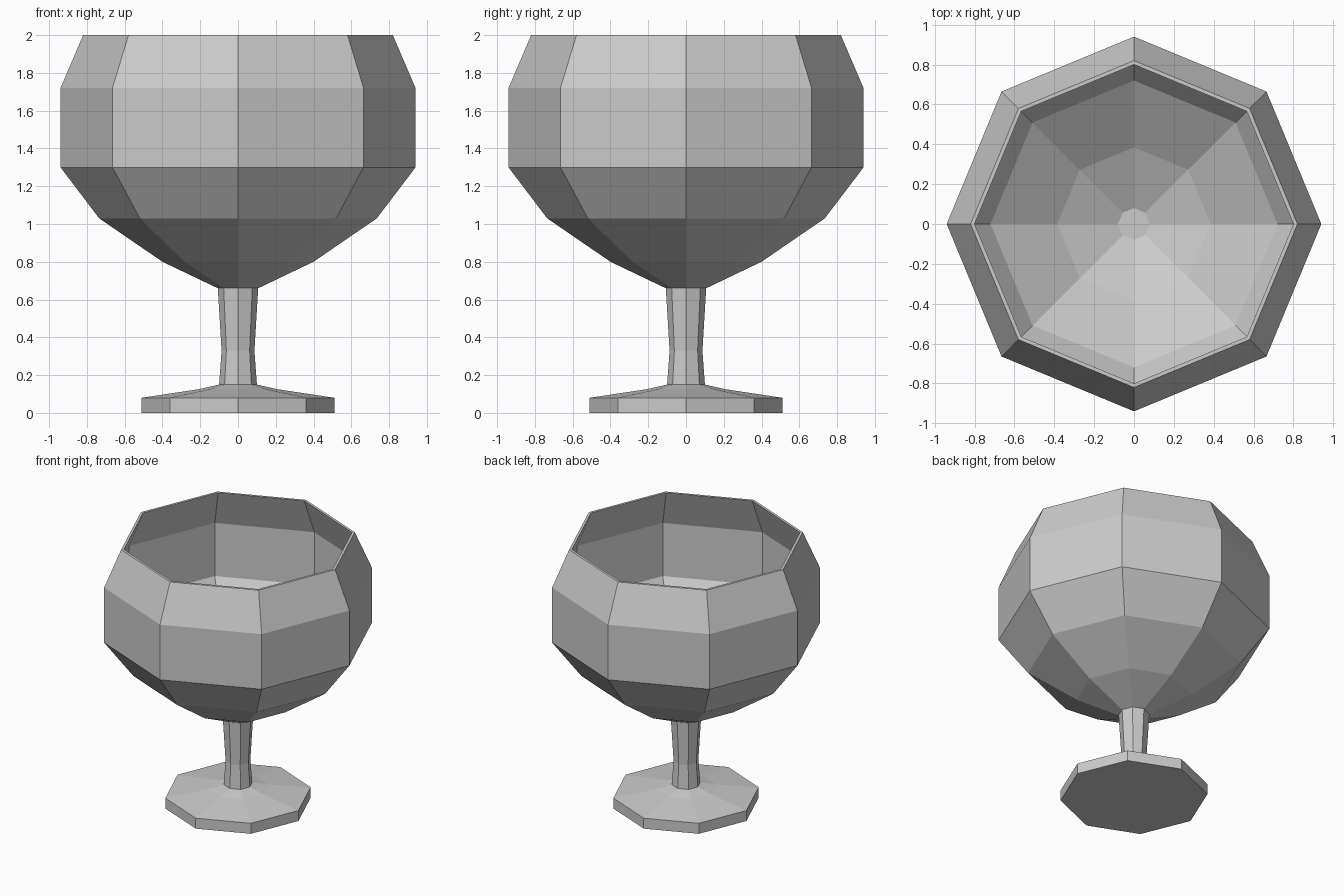
import bpy, bmesh
from math import cos, sin, pi

if "Cube" in bpy.data.objects:
    bpy.data.objects.remove(bpy.data.objects["Cube"])

SIDES = 8


def lathe(name, profile, cap_start=False, cap_end=False):
    """Revolve (radius, z) points into a flat-faced octagonal part."""
    bm = bmesh.new()
    rings = [[bm.verts.new((r * cos(2 * pi * i / SIDES), r * sin(2 * pi * i / SIDES), z))
              for i in range(SIDES)] for r, z in profile]
    for a, b in zip(rings, rings[1:]):
        for i in range(SIDES):
            j = (i + 1) % SIDES
            bm.faces.new((a[i], a[j], b[j], b[i]))
    if cap_start:
        bm.faces.new(rings[0][::-1])
    if cap_end:
        bm.faces.new(rings[-1])
    mesh = bpy.data.meshes.new(name)
    bm.to_mesh(mesh)
    bm.free()
    obj = bpy.data.objects.new(name, mesh)
    bpy.context.collection.objects.link(obj)
    return obj


# Foot: flat disc with a shallow sloping top
lathe("foot", [(0.51, 0.0), (0.51, 0.08), (0.21, 0.125), (0.10, 0.15)], cap_start=True)

# Stem: slightly waisted
lathe("stem", [(0.10, 0.15), (0.087, 0.33), (0.107, 0.66)])

# Bowl: outer wall, thin rim, then inner wall down to the floor
lathe("bowl", [(0.107, 0.66), (0.40, 0.80), (0.735, 1.03), (0.94, 1.30),
               (0.94, 1.72), (0.82, 2.0), (0.80, 2.0), (0.92, 1.715),
               (0.92, 1.31), (0.72, 1.045), (0.385, 0.82), (0.08, 0.68)],
      cap_end=True)
